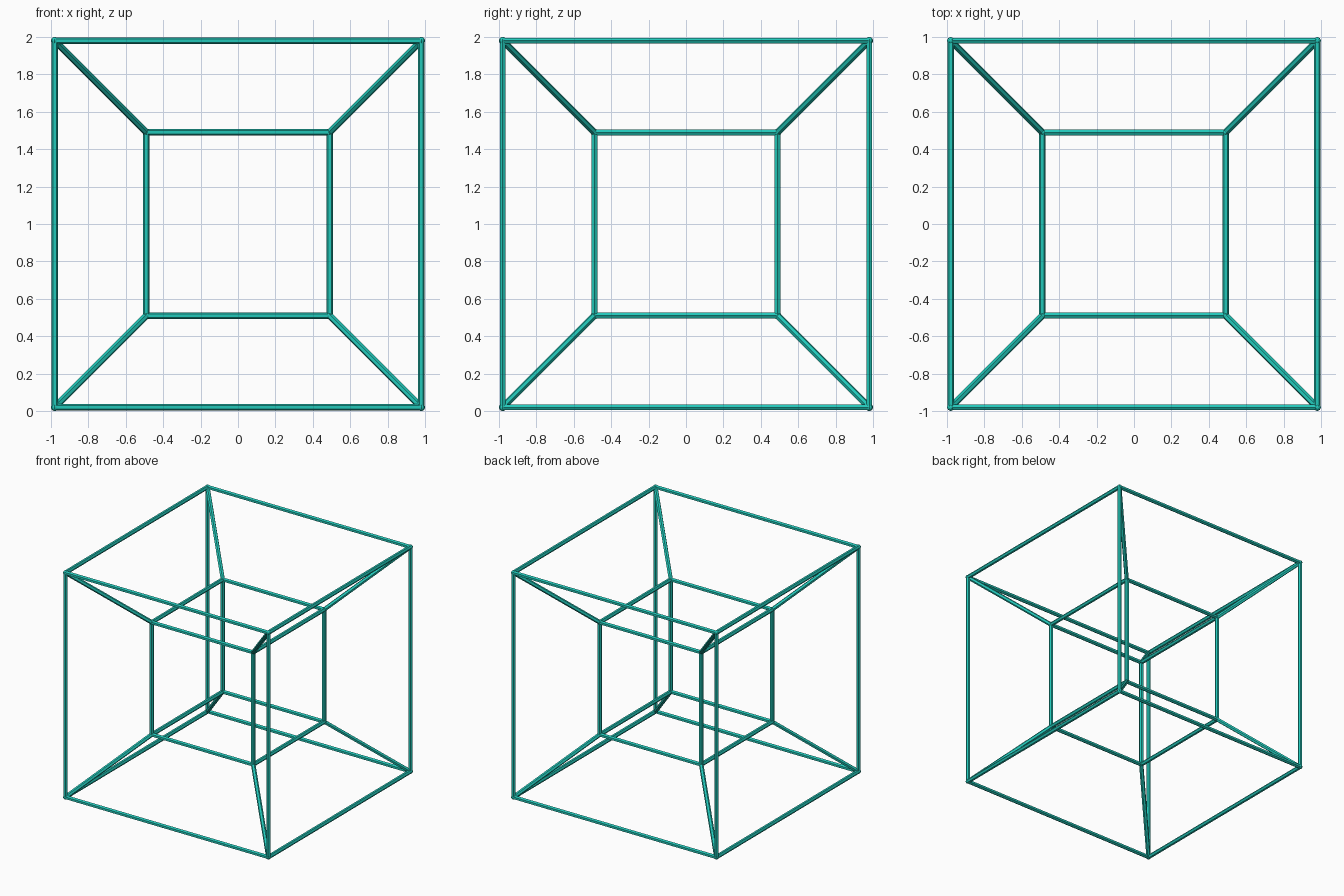
import bpy, bmesh, math
from mathutils import Vector, Matrix
from itertools import product

if "Cube" in bpy.data.objects:
    bpy.data.objects.remove(bpy.data.objects["Cube"])

OUTER, INNER = 0.98, 0.49
STRUT_R, JOINT_R, SIDES = 0.018, 0.02, 6
CENTRE = Vector((0, 0, 1))

teal = bpy.data.materials.new("teal")
teal.diffuse_color = (0.016, 0.58, 0.49, 1)
teal.use_nodes = True
teal.node_tree.nodes["Principled BSDF"].inputs["Base Color"].default_value = teal.diffuse_color


def finish(name, bm):
    bmesh.ops.recalc_face_normals(bm, faces=bm.faces)
    mesh = bpy.data.meshes.new(name)
    bm.to_mesh(mesh)
    bm.free()
    mesh.materials.append(teal)
    obj = bpy.data.objects.new(name, mesh)
    bpy.context.collection.objects.link(obj)


def strut(bm, a, b):
    """Hexagonal bar from a to b."""
    q = Vector((0, 0, 1)).rotation_difference(b - a)
    ring = [q @ Vector((math.cos(t), math.sin(t), 0)) * STRUT_R
            for t in (math.tau * i / SIDES for i in range(SIDES))]
    lo = [bm.verts.new(a + p) for p in ring]
    hi = [bm.verts.new(b + p) for p in ring]
    for i in range(SIDES):
        j = (i + 1) % SIDES
        bm.faces.new((lo[i], lo[j], hi[j], hi[i]))
    bm.faces.new(lo[::-1])
    bm.faces.new(hi)


def cube_frame(name, half):
    """Twelve edges of a cube."""
    bm = bmesh.new()
    for axis in range(3):
        for s, t in product((-1, 1), repeat=2):
            a = Vector((0, 0, 0))
            a[(axis + 1) % 3], a[(axis + 2) % 3] = s * half, t * half
            b = a.copy()
            a[axis], b[axis] = -half, half
            strut(bm, CENTRE + a, CENTRE + b)
    finish(name, bm)


cube_frame("outer_cube_frame", OUTER)
cube_frame("inner_cube_frame", INNER)

# Diagonal links between the cubes, and small balls at every corner
links, joints = bmesh.new(), bmesh.new()
for c in product((-1, 1), repeat=3):
    c = Vector(c)
    strut(links, CENTRE + c * INNER, CENTRE + c * OUTER)
    for half in (INNER, OUTER):
        bmesh.ops.create_uvsphere(joints, u_segments=8, v_segments=6, radius=JOINT_R,
                                  matrix=Matrix.Translation(CENTRE + c * half))
finish("diagonal_links", links)
finish("corner_joints", joints)
